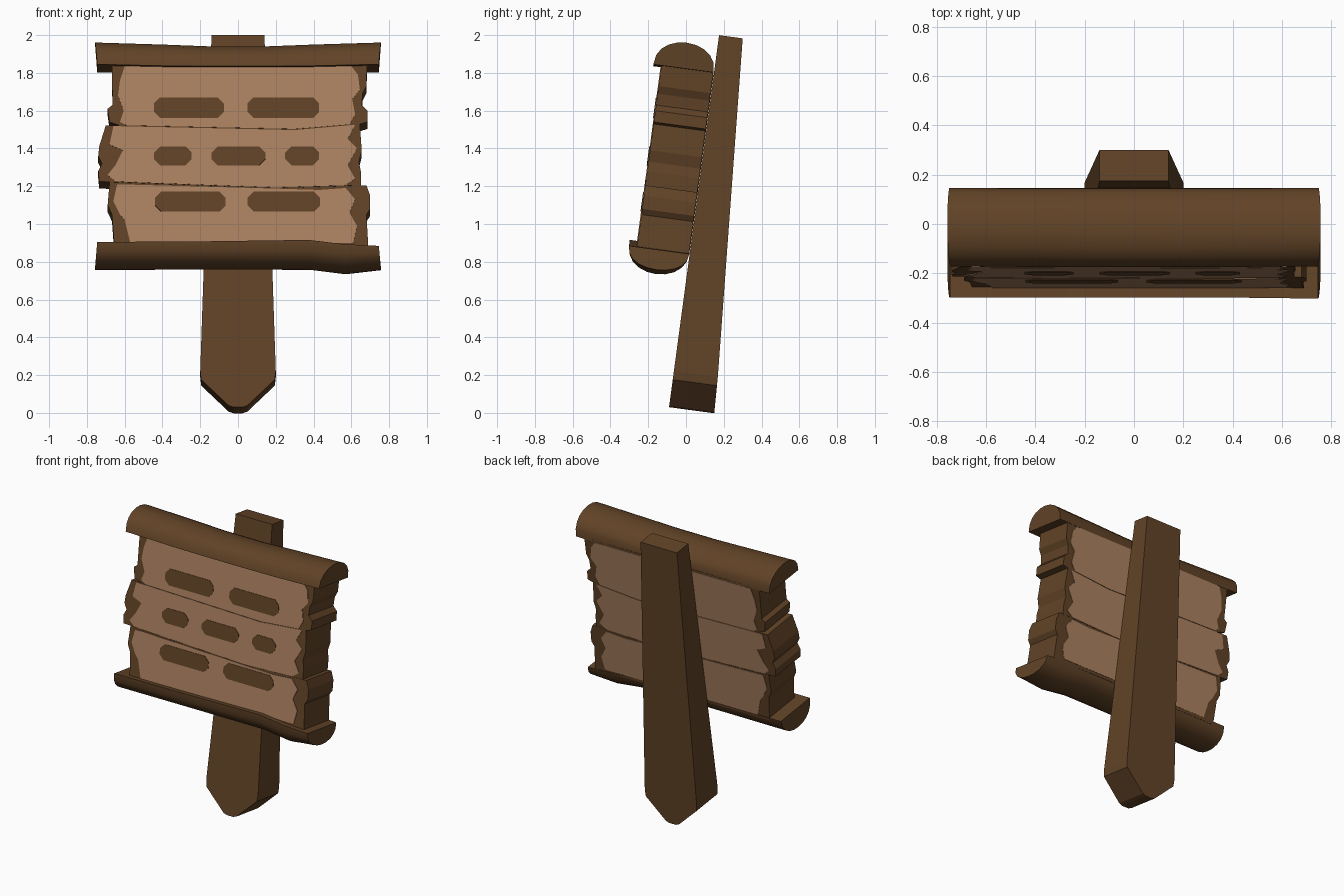
import bpy, bmesh, math

if "Cube" in bpy.data.objects:
    bpy.data.objects.remove(bpy.data.objects["Cube"])

TILT = math.radians(7.66)
S, C = math.sin(TILT), math.cos(TILT)


def material(name, rgb):
    m = bpy.data.materials.new(name)
    m.diffuse_color = (*rgb, 1)
    m.use_nodes = True
    m.node_tree.nodes["Principled BSDF"].inputs["Base Color"].default_value = m.diffuse_color
    return m


BROWN = material("dark_wood", (0.120, 0.056, 0.020))
TAN = material("pale_wood", (0.410, 0.222, 0.120))


def tilt(x, d, w):
    """Sign space (across, depth, along) to world space leaning back."""
    return (x, d * C + w * S, w * C - d * S)


def loft(name, rings, mat):
    """Closed solid through a list of equal-length rings in sign space."""
    bm = bmesh.new()
    loops = [[bm.verts.new(tilt(*p)) for p in r] for r in rings]
    n = len(loops[0])
    for a, b in zip(loops, loops[1:]):
        for i in range(n):
            j = (i + 1) % n
            bm.faces.new((a[i], a[j], b[j], b[i]))
    bm.faces.new(loops[0])
    bm.faces.new(loops[-1])
    bmesh.ops.recalc_face_normals(bm, faces=bm.faces)
    me = bpy.data.meshes.new(name)
    bm.to_mesh(me)
    bm.free()
    me.materials.append(mat)
    ob = bpy.data.objects.new(name, me)
    bpy.context.collection.objects.link(ob)
    return ob


def along(z):
    """Front-view height of the board face to distance along the board."""
    return (z - 0.05) / C


def slab(name, outline, d0, d1, mat):
    return loft(name, [[(x, d, along(z)) for x, z in outline] for d in (d0, d1)], mat)


# Post: tapered stake with a pointed foot
half = [(0.14, 2.005), (0.2, 0.21), (0.195, 0.165), (0.05, 0.027), (0.025, 0.018)]
stake = half + [(-x, w) for x, w in reversed(half)]


def back_depth(w):
    return 0.149 - 0.035 * w if w < 0.215 else 0.1415 - 0.0605 * (w - 0.215)


loft("post", [[(x, -0.093, w) for x, w in stake],
              [(x, back_depth(w), w) for x, w in stake]], BROWN)

# Planks with ragged ends, and pale worn faces front and back
FRONT, BACK = -0.374, -0.097
planks = {
    "top_plank": (
        [(-.667, 1.85), (-.665, 1.63), (-.69, 1.61), (-.68, 1.54), (-.62, 1.52), (.3, 1.50),
         (.65, 1.53), (.685, 1.54), (.685, 1.60), (.655, 1.63), (.66, 1.69), (.68, 1.73), (.683, 1.85)],
        [(-.60, 1.835), (-.625, 1.76), (-.635, 1.68), (-.605, 1.60), (-.625, 1.54), (-.59, 1.522), (.3, 1.503),
         (.59, 1.527), (.62, 1.58), (.605, 1.66), (.645, 1.71), (.635, 1.79), (.60, 1.835)]),
    "middle_plank": (
        [(-.70, 1.522), (-.735, 1.41), (-.74, 1.36), (-.72, 1.32), (-.74, 1.28), (-.735, 1.225),
         (.2, 1.19), (.65, 1.205), (.65, 1.28), (.64, 1.33), (.655, 1.39), (.645, 1.53), (.3, 1.50)],
        [(-.66, 1.518), (-.68, 1.42), (-.61, 1.39), (-.65, 1.31), (-.69, 1.26), (-.65, 1.225),
         (.2, 1.193), (.57, 1.205), (.62, 1.24), (.58, 1.31), (.63, 1.40), (.58, 1.45), (.62, 1.525), (.3, 1.497)]),
    "bottom_plank": (
        [(-.68, 1.222), (-.69, 1.10), (-.667, 1.05), (-.655, .88), (.69, .88), (.68, 1.05),
         (.70, 1.08), (.70, 1.15), (.68, 1.205), (.2, 1.19)],
        [(-.64, 1.21), (-.66, 1.12), (-.625, 1.05), (-.60, 1.02), (-.57, .90), (.61, .90), (.63, .99),
         (.59, 1.06), (.62, 1.13), (.57, 1.19), (.43, 1.18), (.2, 1.187)]),
}
for name, (body, face) in planks.items():
    slab(name, body, FRONT, BACK, BROWN)
    slab(name + "_front_face", face, FRONT - 0.004, FRONT + 0.002, TAN)
    slab(name + "_back_face", face, BACK - 0.002, BACK + 0.003, TAN)

# Dark painted dashes on the front
rows = [(1.56, 1.67, [(-.445, -.075), (.05, .43)]),
        (1.31, 1.41, [(-.445, -.245), (-.14, .145), (.25, .43)]),
        (1.065, 1.17, [(-.44, -.065), (.05, .435)])]
for r, (z0, z1, spans) in enumerate(rows):
    for k, (x0, x1) in enumerate(spans):
        c = 0.033
        slab(f"dash_{r}_{k}",
             [(x0 + c, z0), (x1 - c, z0), (x1, z0 + c), (x1, z1 - c),
              (x1 - c, z1), (x0 + c, z1), (x0, z1 - c), (x0, z0 + c)],
             FRONT - 0.007, FRONT - 0.002, BROWN)


# Half-round rails: sections are (x, flat side height, crown height)
def rail(name, sections):
    n = 10
    rings = [[(x * (0.985 + 0.015 * math.sin(math.pi * i / n)),
               -0.256 - 0.161 * math.cos(math.pi * i / n),
               base + (crown - base) * math.sin(math.pi * i / n) ** 0.85)
              for i in range(n + 1)] for x, base, crown in sections]
    ob = loft(name, rings, BROWN)
    bpy.ops.object.select_all(action='DESELECT')
    ob.select_set(True)
    bpy.context.view_layer.objects.active = ob
    bpy.ops.object.shade_smooth_by_angle(angle=math.radians(40))


rail("top_rail", [(-.757, 1.806, 1.943), (-.4, 1.798, 1.932), (-.15, 1.796, 1.922),
                  (.15, 1.796, 1.922), (.4, 1.798, 1.932), (.757, 1.806, 1.943)])
rail("bottom_rail", [(-.757, .857, .731), (-.2, .86, .732), (.38, .868, .731),
                     (.57, .845, .707), (.757, .836, .73)])
